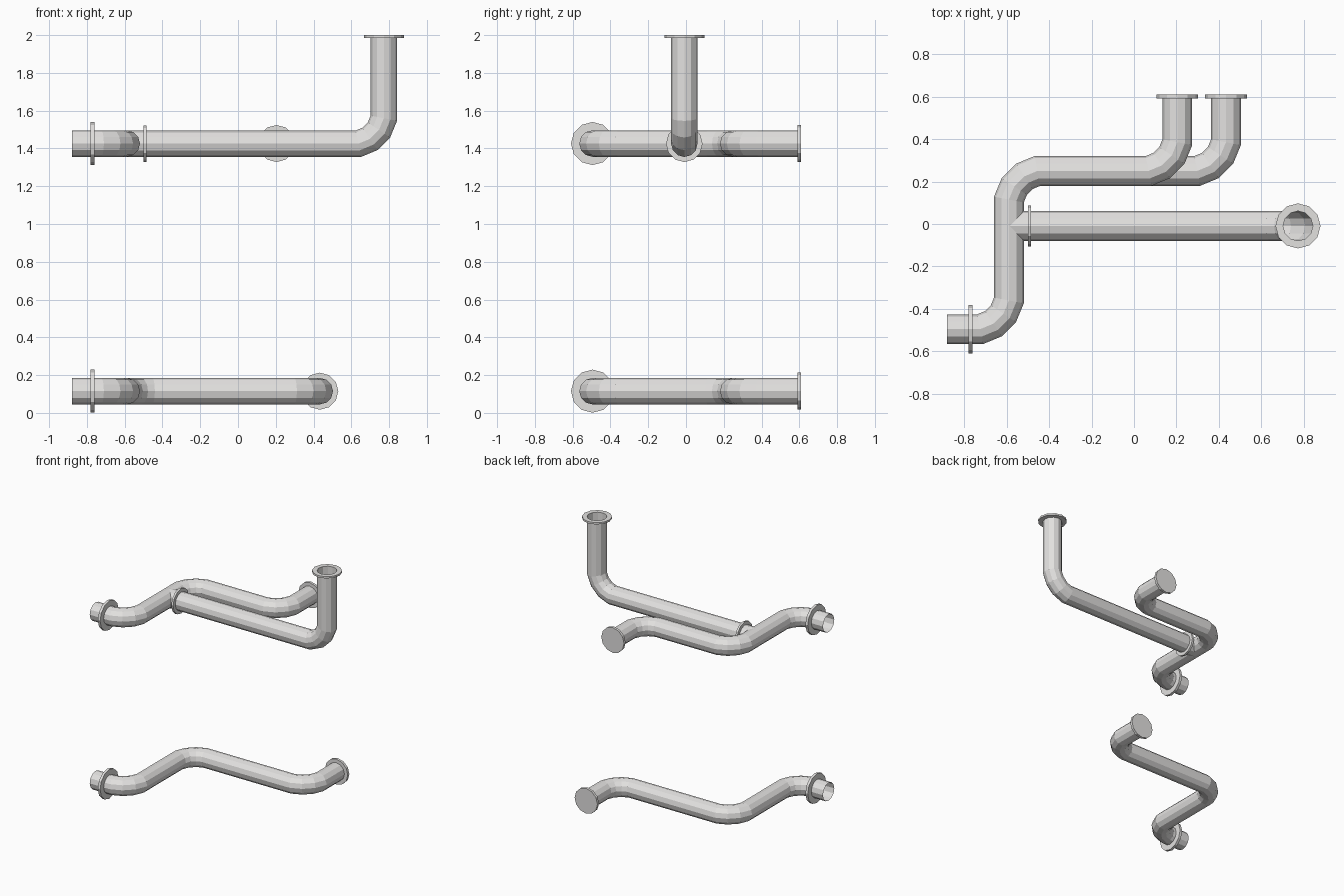
import bpy, bmesh, math
from mathutils import Vector

if "Cube" in bpy.data.objects:
    bpy.data.objects.remove(bpy.data.objects["Cube"])

SIDES = 12
R = 0.07
BEND = 0.135          # distance from a corner at which its bend begins

steel = bpy.data.materials.new("pale pipe grey")
steel.diffuse_color = (0.76, 0.75, 0.74, 1)
steel.use_nodes = True
steel.node_tree.nodes["Principled BSDF"].inputs["Base Color"].default_value = steel.diffuse_color


def finish(bm, name):
    me = bpy.data.meshes.new(name)
    bm.to_mesh(me)
    bm.free()
    me.materials.append(steel)
    ob = bpy.data.objects.new(name, me)
    bpy.context.collection.objects.link(ob)
    return ob


def rounded(corners):
    """Replace each corner by a bend of four equal 22.5 degree turns."""
    pts = [Vector(c) for c in corners]
    out = [pts[0]]
    for a, b, c in zip(pts, pts[1:], pts[2:]):
        d0, d1 = (b - a).normalized(), (c - b).normalized()
        p = b - d0 * BEND
        out.append(p)
        angles = [math.radians(22.5 * k) for k in (1, 2, 3)]
        step = BEND / sum(math.cos(t) for t in angles)
        for t in angles:
            p = p + (d0 * math.cos(t) + d1 * math.sin(t)) * step
            out.append(p)
    return out + [pts[-1]]


def pipe(name, corners, up):
    """Open tube swept along a planar path, mitred at every joint."""
    pts, up = rounded(corners), Vector(up)
    bm = bmesh.new()
    rings = []
    for i, p in enumerate(pts):
        d0 = (p - pts[i - 1]).normalized() if i else None
        d1 = (pts[i + 1] - p).normalized() if i < len(pts) - 1 else None
        d0, d1 = d0 or d1, d1 or d0
        mid = (d0 + d1).normalized()
        side = mid.cross(up) / mid.dot(d0)
        rings.append([bm.verts.new(p + side * R * math.cos(t) + up * R * math.sin(t))
                      for t in (2 * math.pi * k / SIDES for k in range(SIDES))])
    for a, b in zip(rings, rings[1:]):
        for k in range(SIDES):
            n = (k + 1) % SIDES
            bm.faces.new((a[k], a[n], b[n], b[k]))
    bmesh.ops.recalc_face_normals(bm, faces=bm.faces)
    return finish(bm, name)


def flange(name, centre, axis, radius, thick, solid=False):
    """Twelve-sided collar, or a solid closing plate."""
    c, axis = Vector(centre), Vector(axis)
    u = Vector((0, 0, 1)) if abs(axis.z) < 0.5 else Vector((1, 0, 0))
    v = axis.cross(u)
    bm = bmesh.new()

    def ring(r, h):
        return [bm.verts.new(c + axis * h + (u * math.cos(t) + v * math.sin(t)) * r)
                for t in (2 * math.pi * k / SIDES for k in range(SIDES))]
    h = thick / 2
    loops = [ring(radius, -h), ring(radius, h)]
    if solid:
        bm.faces.new(loops[0])
        bm.faces.new(loops[1])
        pairs = [(0, 1)]
    else:
        loops += [ring(R, h), ring(R, -h)]
        pairs = [(0, 1), (1, 2), (2, 3), (3, 0)]
    for i, j in pairs:
        for k in range(SIDES):
            n = (k + 1) % SIDES
            bm.faces.new((loops[i][k], loops[i][n], loops[j][n], loops[j][k]))
    bmesh.ops.recalc_face_normals(bm, faces=bm.faces)
    return finish(bm, name)


# Two S-shaped runs, each with a collar at the left and a plate at the back
for label, z, x_end in (("lower", 0.115, 0.433), ("upper", 1.426, 0.204)):
    pipe(label + "_pipe", [(-0.88, -0.495, z), (-0.589, -0.495, z), (-0.589, 0.25, z),
                           (x_end, 0.25, z), (x_end, 0.595, z)], (0, 0, 1))
    flange(label + "_collar", (-0.77, -0.495, z), (1, 0, 0), 0.114, 0.02)
    flange(label + "_end_plate", (x_end, 0.6, z), (0, 1, 0), 0.098, 0.02, True)

# Riser branching off the upper run
pipe("riser_pipe", [(-0.589, -0.009, 1.425), (0.772, -0.009, 1.425), (0.772, -0.009, 1.995)],
     (0, 1, 0))
flange("branch_collar", (-0.492, -0.009, 1.425), (1, 0, 0), 0.097, 0.016)
flange("riser_flange", (0.772, -0.009, 1.993), (0, 0, 1), 0.106, 0.014)
